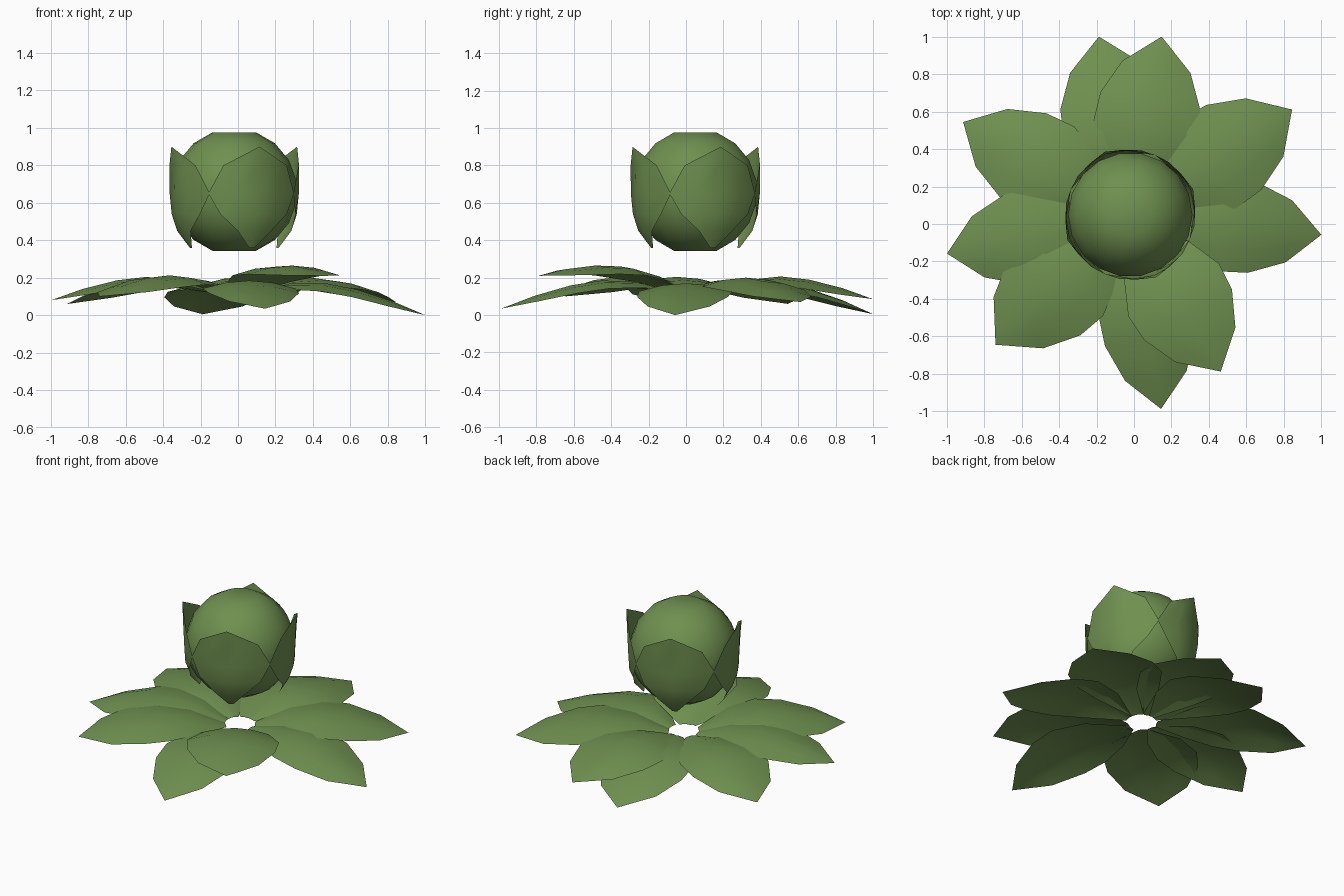
import bpy, bmesh
from math import sin, cos, radians, pi

if "Cube" in bpy.data.objects:
    bpy.data.objects.remove(bpy.data.objects["Cube"])

CX, CY = -0.02, 0.05          # plant axis
HEAD_R, HEAD_Z = 0.337, 0.66

green = bpy.data.materials.new("leaf_green")
green.use_nodes = True
colour = (0.16, 0.28, 0.08, 1)
green.diffuse_color = colour
bsdf = green.node_tree.nodes["Principled BSDF"]
bsdf.inputs["Base Color"].default_value = colour
bsdf.inputs["Roughness"].default_value = 0.8


def make_object(name, bm, sharp=60):
    bmesh.ops.remove_doubles(bm, verts=bm.verts, dist=0.0005)
    mesh = bpy.data.meshes.new(name)
    bm.to_mesh(mesh)
    bm.free()
    mesh.materials.append(green)
    obj = bpy.data.objects.new(name, mesh)
    bpy.context.collection.objects.link(obj)
    bpy.ops.object.select_all(action='DESELECT')
    obj.select_set(True)
    bpy.context.view_layer.objects.active = obj
    bpy.ops.object.shade_smooth_by_angle(angle=radians(sharp))
    return obj


def grid(rows, closed=False):
    """Skin a list of equally long point rows with quads."""
    bm = bmesh.new()
    vs = [[bm.verts.new(p) for p in row] for row in rows]
    n = len(vs[0])
    for a, b in zip(vs, vs[1:]):
        for i in range(n if closed else n - 1):
            j = (i + 1) % n
            bm.faces.new((a[i], b[i], b[j], a[j]))
    if closed:
        bm.faces.new(vs[0])
        bm.faces.new(vs[-1][::-1])
    return bm


ACROSS = [-1, -0.5, 0, 0.5, 1]

# Open outer leaves: fraction of length, half width, height
OUTLINE = [(0.09, 0.035, 0.12), (0.29, 0.20, 0.215), (0.48, 0.28, 0.26),
           (0.64, 0.27, 0.265), (0.83, 0.185, 0.245), (1, 0, 0.21)]


def outer_leaf(name, angle, length, width, tip_z):
    a = radians(angle)
    tilt = (tip_z - 0.21) / 0.91
    rows = []
    for t, w, z in OUTLINE:
        row = []
        for u in ACROSS:
            r, s = t * length, u * w * width
            row.append((CX + r * cos(a) - s * sin(a),
                        CY + r * sin(a) + s * cos(a),
                        z + tilt * (t - 0.09) - 0.17 * abs(s) * abs(u)))
        rows.append(row)
    make_object(name, grid(rows))


# angle, length, width factor, tip height
LEAVES = [(80, 0.965, 1, 0.085), (100, 0.965, 1, 0.005), (151, 1.02, 0.95, 0.06),
          (192, 1.0, 0.9, 0.08), (224, 1.0, 1.03, 0.1), (279, 1.05, 0.9, 0.035),
          (300, 0.967, 1, 0.21), (354, 1.026, 0.9, 0.0), (33, 1.03, 1, 0.07)]
for i, leaf in enumerate(LEAVES):
    outer_leaf(f"outer_leaf_{i + 1}", *leaf)

# Round head with flattened poles
rings = []
for lat in range(160, 0, -20):
    r, z = HEAD_R * sin(radians(lat)), HEAD_Z + HEAD_R * cos(radians(lat))
    rings.append([(CX + r * cos(2 * pi * k / 18), CY + r * sin(2 * pi * k / 18), z)
                  for k in range(18)])
bm = grid(rings, closed=True)
bmesh.ops.recalc_face_normals(bm, faces=bm.faces)
make_object("head", bm)

# Wrapping leaves: height, distance from axis, half width
WRAP = [(0.36, 0.25, 0.02), (0.45, 0.305, 0.11), (0.54, 0.335, 0.21),
        (0.65, 0.345, 0.275), (0.80, 0.348, 0.19), (0.90, 0.362, 0)]
for k in range(4):
    mid = radians(22 + 90 * k)
    rows = [[(CX + r * cos(mid + u * w / 0.345),
              CY + r * sin(mid + u * w / 0.345), z) for u in ACROSS]
            for z, r, w in WRAP]
    bm = grid(rows)
    bmesh.ops.reverse_faces(bm, faces=bm.faces)
    make_object(f"wrapping_leaf_{k + 1}", bm)
